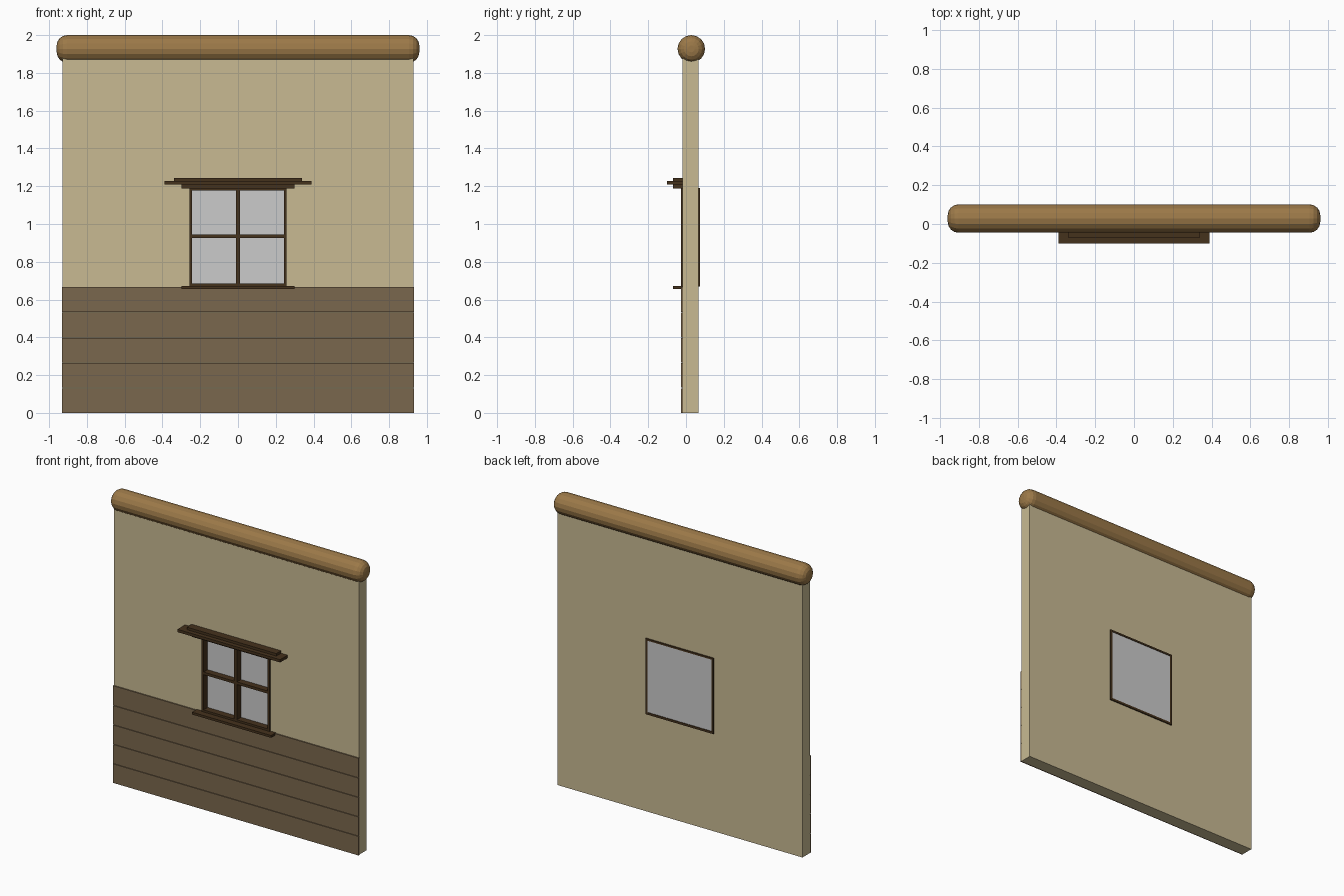
import bpy, bmesh, math

if "Cube" in bpy.data.objects:
    bpy.data.objects.remove(bpy.data.objects["Cube"])


def material(name, rgb):
    m = bpy.data.materials.new(name)
    m.diffuse_color = (*rgb, 1)
    m.use_nodes = True
    m.node_tree.nodes["Principled BSDF"].inputs["Base Color"].default_value = m.diffuse_color
    return m


PLASTER = material("plaster", (0.58, 0.49, 0.29))
PLANK = material("plank_wood", (0.195, 0.136, 0.074))
LOG = material("log_wood", (0.33, 0.19, 0.065))
TRIM = material("dark_trim", (0.06, 0.032, 0.012))


def finish(name, bm, mat):
    bmesh.ops.recalc_face_normals(bm, faces=bm.faces)
    me = bpy.data.meshes.new(name)
    bm.to_mesh(me)
    bm.free()
    ob = bpy.data.objects.new(name, me)
    bpy.context.collection.objects.link(ob)
    if mat:
        me.materials.append(mat)
    return ob


def box(name, x, y, z, mat=None):
    bm = bmesh.new()
    bmesh.ops.create_cube(bm, size=1)
    for v in bm.verts:
        v.co = [(a + b) / 2 + c * (b - a) for c, (a, b) in zip(v.co, (x, y, z))]
    return finish(name, bm, mat)


def ring(name, outer, inner, y, mat):
    """Rectangular slab in the xz plane with a rectangular opening."""
    bm = bmesh.new()
    loops = []
    for half, z0, z1 in (outer, inner):
        for yy in y:
            corners = ((-half, z0), (half, z0), (half, z1), (-half, z1))
            loops.append([bm.verts.new((cx, yy, cz)) for cx, cz in corners])
    of, ob, nf, nb = loops
    for a, b in ((of, nf), (nf, nb), (nb, ob), (ob, of)):
        for i in range(4):
            j = (i + 1) % 4
            bm.faces.new((a[i], a[j], b[j], b[i]))
    return finish(name, bm, mat)


# Plaster wall with window opening
ring("wall", (0.93, 0, 1.89), (0.25, 0.68, 1.18), (-0.018, 0.065), PLASTER)

# Horizontal planks on the lower front
N, TOP = 5, 0.667
for i in range(N):
    gap = 0.003 if i < N - 1 else 0
    box(f"plank_{i + 1}", (-0.931, 0.933), (-0.026, -0.016),
        (i * TOP / N, (i + 1) * TOP / N - gap), PLANK)

# Window frame, glazing bars and pane
ring("window_frame", (0.258, 0.67, 1.19), (0.243, 0.685, 1.178), (-0.027, 0.073), TRIM)
box("vertical_bar", (-0.01, 0.01), (-0.027, 0.03), (0.68, 1.185), TRIM)
box("horizontal_bar", (-0.25, 0.25), (-0.025, 0.03), (0.926, 0.944), TRIM)
box("window_pane", (-0.248, 0.248), (0.018, 0.069), (0.678, 1.182))

# Sill and stepped lintel
box("sill", (-0.30, 0.30), (-0.07, -0.015), (0.655, 0.671), TRIM)
box("lintel_lower", (-0.30, 0.30), (-0.07, -0.015), (1.188, 1.209), TRIM)
box("lintel_middle", (-0.39, 0.39), (-0.10, -0.015), (1.208, 1.227), TRIM)
box("lintel_upper", (-0.34, 0.34), (-0.07, -0.015), (1.226, 1.244), TRIM)

# Rounded log beam: lathed profile along x
R, E, SIDES, STEPS = 0.073, 0.055, 16, 4
arc = [(0.96 - E + E * math.sin(t), R - E + E * math.cos(t))
       for t in (math.pi / 2 * k / STEPS for k in range(STEPS + 1))]
profile = [(-x, r) for x, r in reversed(arc)] + arc
bm = bmesh.new()
rings = [[bm.verts.new((x, 0.028 + r * math.cos(2 * math.pi * s / SIDES),
                        1.927 + r * math.sin(2 * math.pi * s / SIDES)))
          for s in range(SIDES)] for x, r in profile]
for a, b in zip(rings, rings[1:]):
    for s in range(SIDES):
        t = (s + 1) % SIDES
        bm.faces.new((a[s], a[t], b[t], b[s]))
bm.faces.new(rings[0])
bm.faces.new(rings[-1])
finish("log_beam", bm, LOG)
